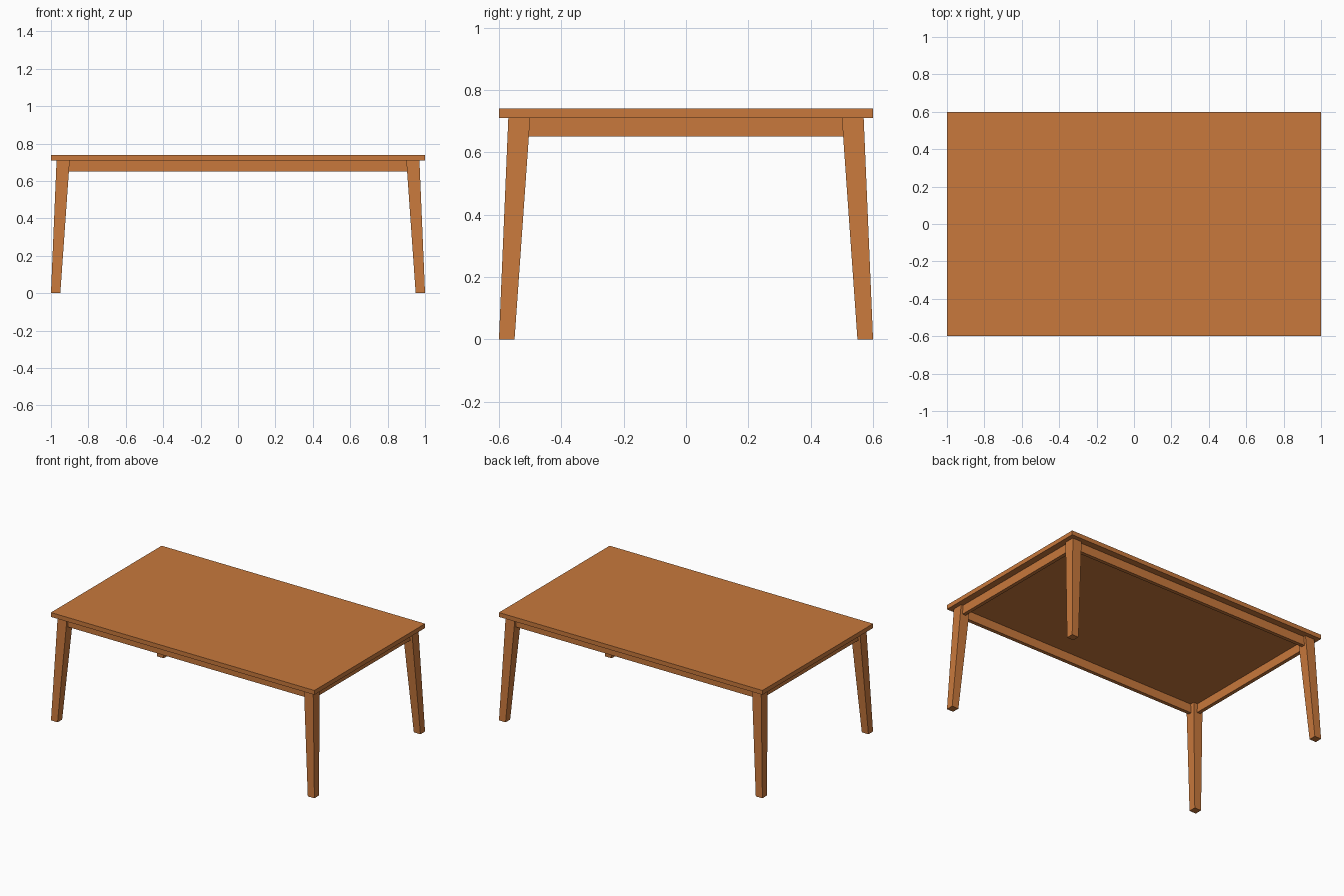
import bpy, bmesh

if "Cube" in bpy.data.objects:
    bpy.data.objects.remove(bpy.data.objects["Cube"])

wood = bpy.data.materials.new("wood")
wood.diffuse_color = (0.58, 0.19, 0.045, 1)
wood.use_nodes = True
wood.node_tree.nodes["Principled BSDF"].inputs["Base Color"].default_value = wood.diffuse_color

LENGTH, WIDTH, HEIGHT = 2.0, 1.2, 0.74
UNDER = 0.71            # underside of the top
APRON_LOW = 0.65
APRON_INSET = 0.045     # table edge to apron face
APRON_THICK = 0.025


def loft_box(name, low, high):
    """Box between two level rectangles, each given as (x0, x1, y0, y1, z)."""
    bm = bmesh.new()
    rings = []
    for x0, x1, y0, y1, z in (low, high):
        rings.append([bm.verts.new((x, y, z))
                      for x, y in ((x0, y0), (x1, y0), (x1, y1), (x0, y1))])
    bm.faces.new(rings[0])
    bm.faces.new(rings[1])
    for i in range(4):
        j = (i + 1) % 4
        bm.faces.new((rings[0][i], rings[0][j], rings[1][j], rings[1][i]))
    bmesh.ops.recalc_face_normals(bm, faces=bm.faces)
    mesh = bpy.data.meshes.new(name)
    bm.to_mesh(mesh)
    bm.free()
    mesh.materials.append(wood)
    obj = bpy.data.objects.new(name, mesh)
    bpy.context.collection.objects.link(obj)
    return obj


def box(name, x0, x1, y0, y1, z0, z1):
    return loft_box(name, (x0, x1, y0, y1, z0), (x0, x1, y0, y1, z1))


hx, hy = LENGTH / 2, WIDTH / 2

# Top
box("table_top", -hx, hx, -hy, hy, UNDER, HEIGHT)

# Splayed legs, narrower at the foot
for sy, fb in ((-1, "front"), (1, "back")):
    for sx, lr in ((-1, "left"), (1, "right")):
        foot = (sx * (hx - 0.05), sx * hx, sy * (hy - 0.05), sy * hy, 0)
        head = (sx * (hx - 0.10), sx * (hx - 0.03),
                sy * (hy - 0.10), sy * (hy - 0.03), UNDER)
        loft_box(f"{fb}_{lr}_leg", foot, head)

# Apron rails between the legs
outer, inner = APRON_INSET, APRON_INSET + APRON_THICK
for s, name in ((-1, "front"), (1, "back")):
    box(f"{name}_apron", -hx + 0.09, hx - 0.09,
        s * (hy - inner), s * (hy - outer), APRON_LOW, UNDER)
for s, name in ((-1, "left"), (1, "right")):
    box(f"{name}_apron", s * (hx - inner), s * (hx - outer),
        -hy + 0.09, hy - 0.09, APRON_LOW, UNDER)
